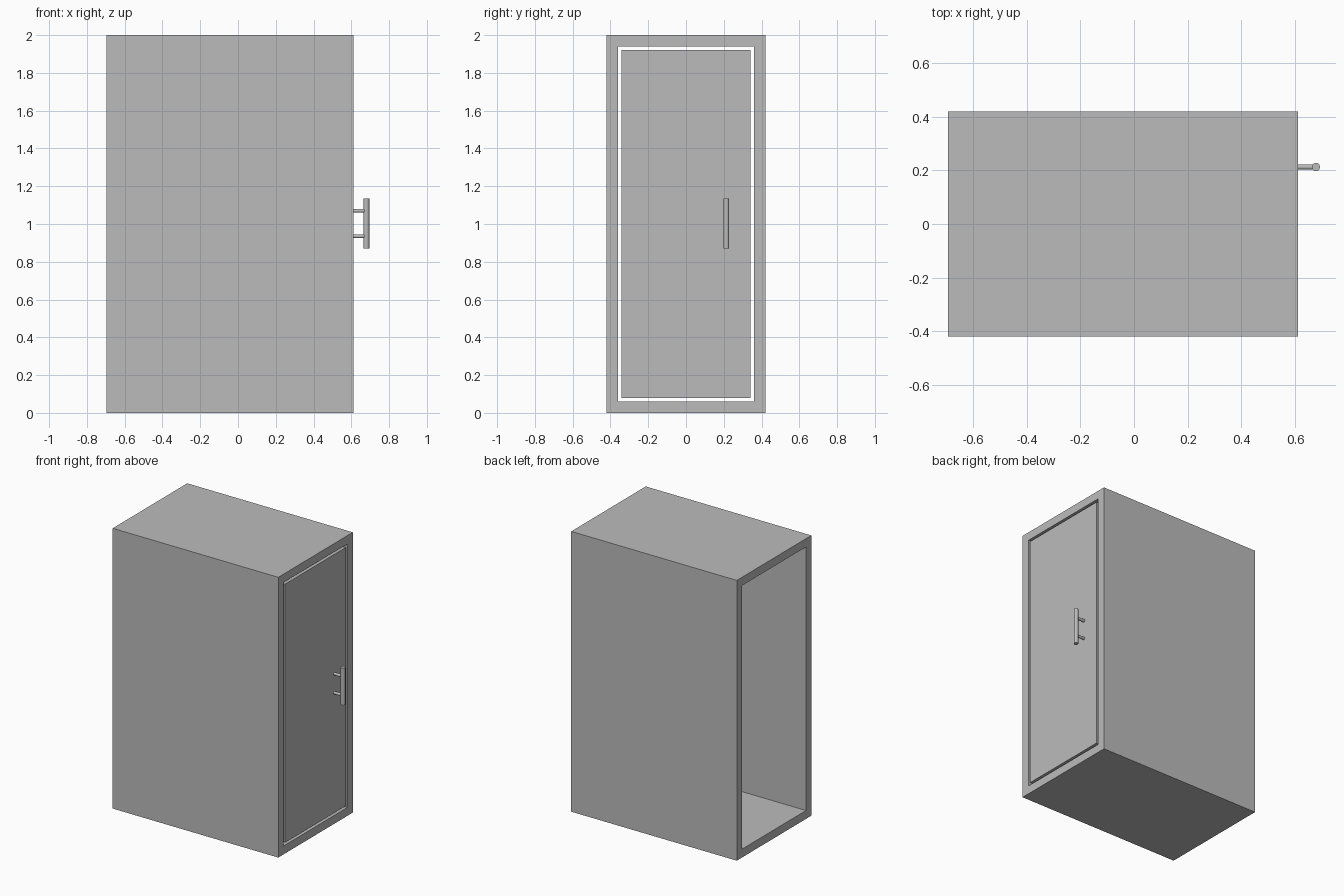
import bpy
import bmesh
from mathutils import Matrix, Vector

cube = bpy.data.objects.get("Cube")
if cube:
    bpy.data.objects.remove(cube, do_unlink=True)

grey = bpy.data.materials.new("plain grey")
grey.use_nodes = True
grey.diffuse_color = (0.5, 0.5, 0.5, 1)
grey.node_tree.nodes["Principled BSDF"].inputs["Base Color"].default_value = (0.5, 0.5, 0.5, 1)

BACK, FACE = -0.695, 0.612      # ends of the cabinet along x
HALF_W, HEIGHT, WALL = 0.42, 2.0, 0.06
GAP, DOOR_T = 0.018, 0.05


def finish(name, bm):
    bmesh.ops.recalc_face_normals(bm, faces=bm.faces)
    mesh = bpy.data.meshes.new(name)
    bm.to_mesh(mesh)
    bm.free()
    mesh.materials.append(grey)
    obj = bpy.data.objects.new(name, mesh)
    bpy.context.collection.objects.link(obj)
    return obj


def box(name, low, high):
    low, high = Vector(low), Vector(high)
    bm = bmesh.new()
    bmesh.ops.create_cube(bm, size=1, matrix=Matrix.Translation((low + high) / 2)
                          @ Matrix.Diagonal((high - low).to_4d()))
    return finish(name, bm)


def rod(name, start, end, radius):
    start, end = Vector(start), Vector(end)
    axis = end - start
    turn = axis.to_track_quat("Z", "Y").to_matrix().to_4x4()
    bm = bmesh.new()
    bmesh.ops.create_cone(bm, cap_ends=True, segments=32, radius1=radius, radius2=radius,
                          depth=axis.length, matrix=Matrix.Translation((start + end) / 2) @ turn)
    obj = finish(name, bm)
    bpy.ops.object.select_all(action="DESELECT")
    obj.select_set(True)
    bpy.context.view_layer.objects.active = obj
    bpy.ops.object.shade_smooth_by_angle()
    return obj


# Cabinet shell: a rectangular tube open at both ends
bm = bmesh.new()
rings = []
for x in (BACK, FACE):
    for inset in (0, WALL):
        w, low, high = HALF_W - inset, inset, HEIGHT - inset
        rings.append([bm.verts.new((x, y, z))
                      for y, z in ((-w, low), (w, low), (w, high), (-w, high))])
outer_back, inner_back, outer_face, inner_face = rings
for a, b in ((outer_back, outer_face), (outer_face, inner_face),
             (inner_face, inner_back), (inner_back, outer_back)):
    for i in range(4):
        j = (i + 1) % 4
        bm.faces.new((a[i], a[j], b[j], b[i]))
finish("cabinet_shell", bm)

# Door panel set inside the frame with a gap all round
edge = WALL + GAP
box("door_panel", (FACE - DOOR_T, edge - HALF_W, edge),
    (FACE, HALF_W - edge, HEIGHT - edge))

# Pull handle: upright bar on two posts
BAR_X, BAR_Y = 0.68, 0.213
rod("handle_bar", (BAR_X, BAR_Y, 0.87), (BAR_X, BAR_Y, 1.135), 0.015)
for name, z in (("lower", 0.935), ("upper", 1.07)):
    rod(name + "_handle_post", (FACE - 0.005, BAR_Y, z), (BAR_X, BAR_Y, z), 0.01)
